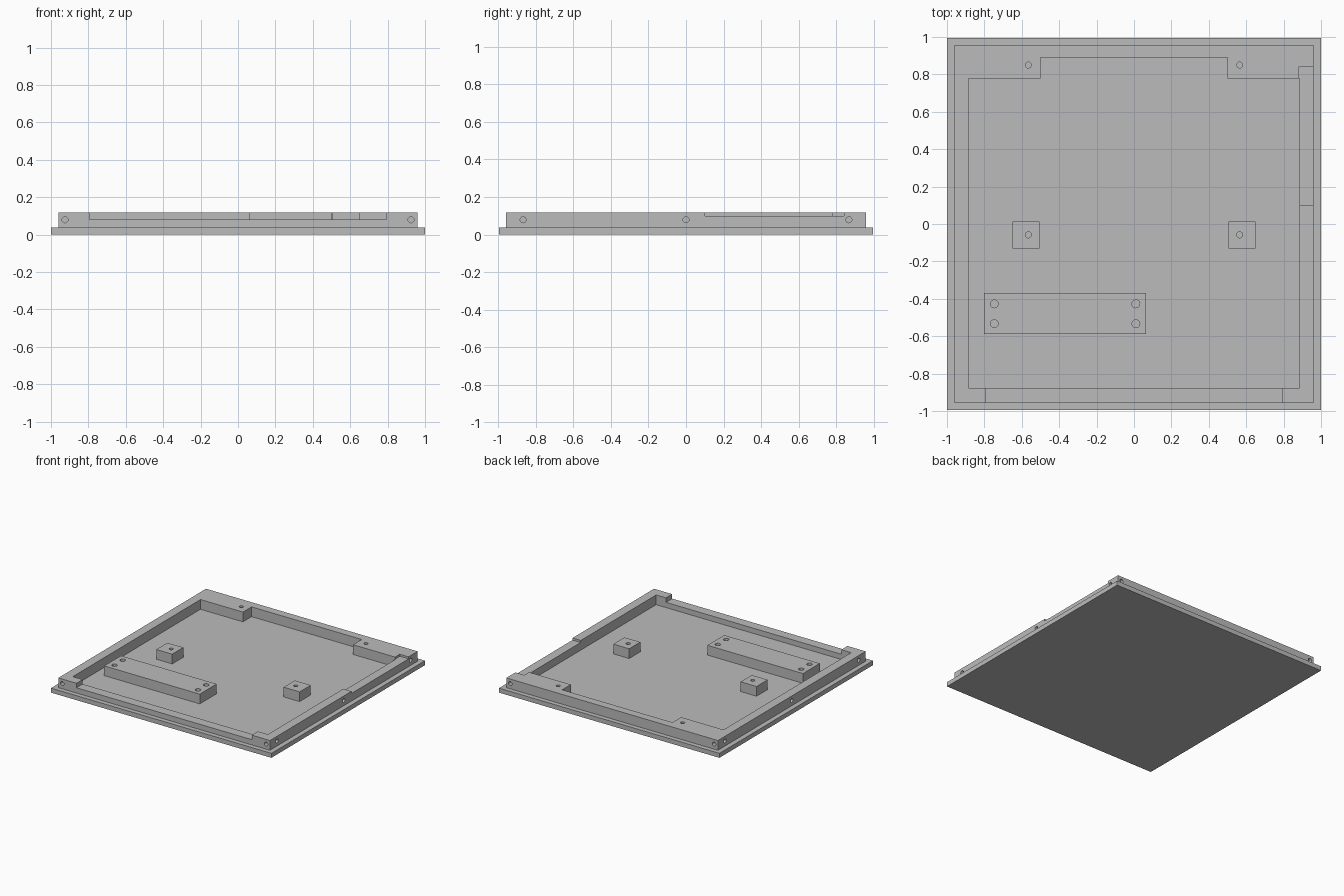
import bpy
import bmesh
from mathutils import Matrix, Vector

if "Cube" in bpy.data.objects:
    bpy.data.objects.remove(bpy.data.objects["Cube"], do_unlink=True)

BASE_TOP, TOP = 0.037, 0.117
HALF_Y, RIM_X, RIM_Y, POCKET_X = 0.995, 0.96, 0.957, 0.885

grey = bpy.data.materials.new("plain grey")
grey.use_nodes = True
grey.diffuse_color = (0.5, 0.5, 0.5, 1)
grey.node_tree.nodes["Principled BSDF"].inputs["Base Color"].default_value = (0.5, 0.5, 0.5, 1)


def make_object(name, bm):
    mesh = bpy.data.meshes.new(name)
    bm.to_mesh(mesh)
    bm.free()
    mesh.materials.append(grey)
    obj = bpy.data.objects.new(name, mesh)
    bpy.context.collection.objects.link(obj)
    return obj


def box(name, low, high):
    low, high = Vector(low), Vector(high)
    bm = bmesh.new()
    matrix = Matrix.Translation((low + high) / 2) @ Matrix.Diagonal((high - low).to_4d())
    bmesh.ops.create_cube(bm, size=1, matrix=matrix)
    return make_object(name, bm)


def drill(center, axis, radius, depth):
    """Round cutter reaching the given depth to both sides of a surface point."""
    bm = bmesh.new()
    turn = Vector(axis).to_track_quat("Z", "Y").to_matrix().to_4x4()
    bmesh.ops.create_cone(bm, cap_ends=True, segments=24, radius1=radius, radius2=radius,
                          depth=2 * depth, matrix=Matrix.Translation(center) @ turn)
    return make_object("hole_cutter", bm)


def cut(obj, cutters):
    for cutter in cutters:
        cutter.hide_render = True
        mod = obj.modifiers.new("cut", "BOOLEAN")
        mod.operation, mod.solver, mod.object = "DIFFERENCE", "EXACT", cutter
    bpy.context.view_layer.update()
    result = bpy.data.meshes.new_from_object(
        obj.evaluated_get(bpy.context.evaluated_depsgraph_get()))
    obj.modifiers.clear()
    obj.data = result
    for cutter in cutters:
        bpy.data.objects.remove(cutter, do_unlink=True)


# Flat base plate
box("base_plate", (-1, -HALF_Y, 0), (1, HALF_Y, BASE_TOP))

# Raised rim: pocket, back recess, lowered front edge and side slot
rim = box("raised_rim", (-RIM_X, -RIM_Y, BASE_TOP), (RIM_X, RIM_Y, TOP))
cutters = [
    box("pocket", (-POCKET_X, -0.877, 0), (POCKET_X, 0.778, 0.2)),
    box("back_recess", (-0.5, 0.6, 0), (0.5, 0.89, 0.2)),
    box("front_lowering", (-0.795, -1, 0.08), (0.795, -0.8, 0.2)),
    box("side_slot", (0.88, 0.1, 0.1), (1, 0.84, 0.2)),
]
# Screw holes around the rim
for side in (-1, 1):
    cutters += [drill((side * RIM_X, y, 0.079), (1, 0, 0), 0.016, 0.045)
                for y in (-0.867, 0, 0.867)]
    cutters += [drill((side * 0.925, y, 0.079), (0, 1, 0), 0.016, 0.045)
                for y in (-RIM_Y, RIM_Y)]
    cutters.append(drill((side * 0.565, 0.85, TOP), (0, 0, 1), 0.016, 0.05))
cut(rim, cutters)

# Two small mounting posts
for name, side in (("left_post", 1), ("right_post", -1)):
    x = side * 0.578
    post = box(name, (x - 0.072, -0.13, BASE_TOP), (x + 0.072, 0.014, TOP))
    cut(post, [drill((side * 0.565, -0.058, TOP), (0, 0, 1), 0.016, 0.05)])

# Long mounting bar with four holes
bar = box("mounting_bar", (-0.802, -0.588, BASE_TOP), (0.065, -0.37, TOP))
cut(bar, [drill((x, y, TOP), (0, 0, 1), 0.021, 0.05)
          for x in (-0.747, 0.01) for y in (-0.533, -0.427)])
